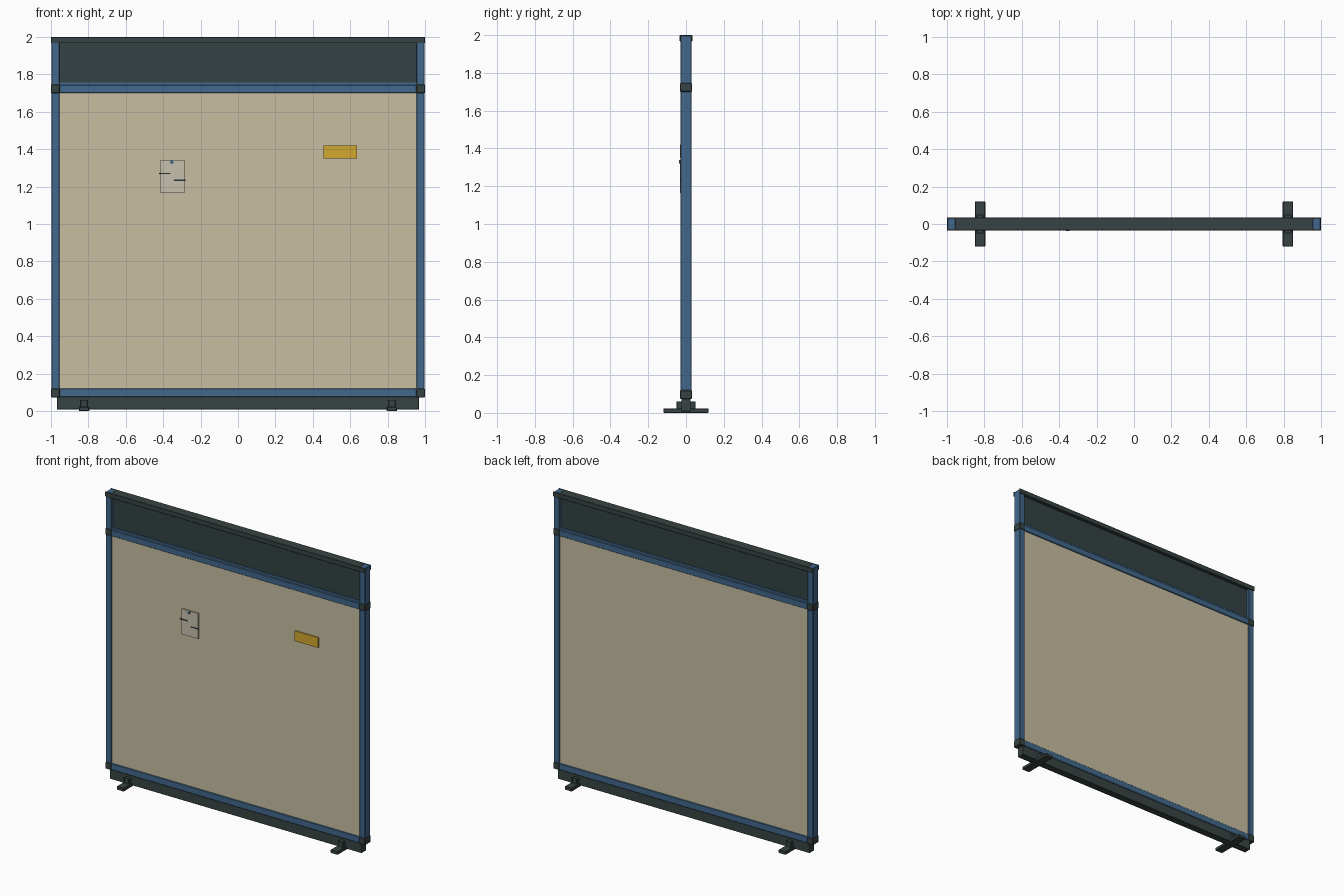
import bpy
import math

if "Cube" in bpy.data.objects:
    bpy.data.objects.remove(bpy.data.objects["Cube"])


def material(name, rgb):
    lin = [((c / 255 + 0.055) / 1.055) ** 2.4 for c in rgb]
    m = bpy.data.materials.new(name)
    m.diffuse_color = (*lin, 1)
    m.use_nodes = True
    m.node_tree.nodes["Principled BSDF"].inputs["Base Color"].default_value = m.diffuse_color
    return m


DARK = material("charcoal", (56, 68, 67))
GLASS = material("dark slate", (52, 66, 68))
BLUE = material("steel blue", (66, 104, 140))
BEIGE = material("beige fabric", (200, 190, 162))
CARD = material("pale card", (198, 192, 172))
YELLOW = material("mustard", (212, 168, 48))
INK = material("ink", (42, 52, 58))


def box(name, x, y, z, mat, bevel=0.0):
    """Box from (min, max) ranges on each axis."""
    verts = [(a, b, c) for a in x for b in y for c in z]
    faces = [(0, 1, 3, 2), (4, 6, 7, 5), (0, 4, 5, 1),
             (2, 3, 7, 6), (0, 2, 6, 4), (1, 5, 7, 3)]
    mesh = bpy.data.meshes.new(name)
    mesh.from_pydata(verts, [], faces)
    mesh.materials.append(mat)
    ob = bpy.data.objects.new(name, mesh)
    bpy.context.collection.objects.link(ob)
    if bevel:
        mod = ob.modifiers.new("bevel", 'BEVEL')
        mod.width = bevel
        mod.segments = 1
    return ob


def sym(h):
    return (-h, h)


# Panels
box("fabric_panel", sym(0.96), sym(0.022), (0.11, 1.71), BEIGE)
box("upper_panel", sym(0.96), sym(0.012), (1.745, 1.985), GLASS)

# Horizontal rails
box("bottom_rail", sym(0.955), sym(0.028), (0.075, 0.12), BLUE, 0.003)
box("middle_rail", sym(0.955), sym(0.028), (1.70, 1.743), BLUE, 0.003)
box("middle_rail_lip", sym(0.955), sym(0.02), (1.742, 1.757), BLUE)
box("base_skirt", sym(0.968), sym(0.025), (0.008, 0.076), DARK, 0.002)

# Top cap with front and back trims
box("top_cap", sym(0.955), sym(0.03), (1.967, 2.0), DARK)
for tag, s in (("front", -1), ("back", 1)):
    box(f"top_trim_{tag}", sym(1.0), sorted((s * 0.026, s * 0.034)),
        (1.967, 2.0), DARK, 0.002)

# Posts, connectors and feet on both sides
for tag, s in (("left", -1), ("right", 1)):
    px = sorted((s * 0.955, s * 0.998))
    cx = sorted((s * 0.953, s * 1.0))
    box(f"lower_post_{tag}", px, sym(0.029), (0.118, 1.702), BLUE, 0.003)
    box(f"upper_post_{tag}", px, sym(0.029), (1.743, 1.999), BLUE, 0.003)
    box(f"lower_connector_{tag}", cx, sym(0.031), (0.073, 0.12), DARK, 0.003)
    box(f"middle_connector_{tag}", cx, sym(0.031), (1.70, 1.746), DARK, 0.003)
    f = s * 0.823
    box(f"foot_{tag}", (f - 0.028, f + 0.028), sym(0.12), (0, 0.023), DARK, 0.003)
    box(f"foot_bracket_{tag}", (f - 0.019, f + 0.019), sym(0.05),
        (0.02, 0.06), DARK, 0.002)

# Label plate and card on the front
box("label_plate", (0.457, 0.637), (-0.031, -0.0215), (1.35, 1.42), YELLOW)
box("card", (-0.414, -0.285), (-0.031, -0.0215), (1.165, 1.342), CARD)
box("card_line_upper", (-0.423, -0.362), (-0.033, -0.0295), (1.266, 1.273), INK)
box("card_line_lower", (-0.343, -0.281), (-0.033, -0.0295), (1.231, 1.238), INK)

# Pin
bpy.ops.mesh.primitive_cylinder_add(vertices=16, radius=0.009, depth=0.009,
                                    location=(-0.354, -0.0335, 1.33),
                                    rotation=(math.pi / 2, 0, 0))
pin = bpy.context.object
pin.name = "card_pin"
pin.data.materials.append(BLUE)
bpy.ops.object.shade_smooth_by_angle()
